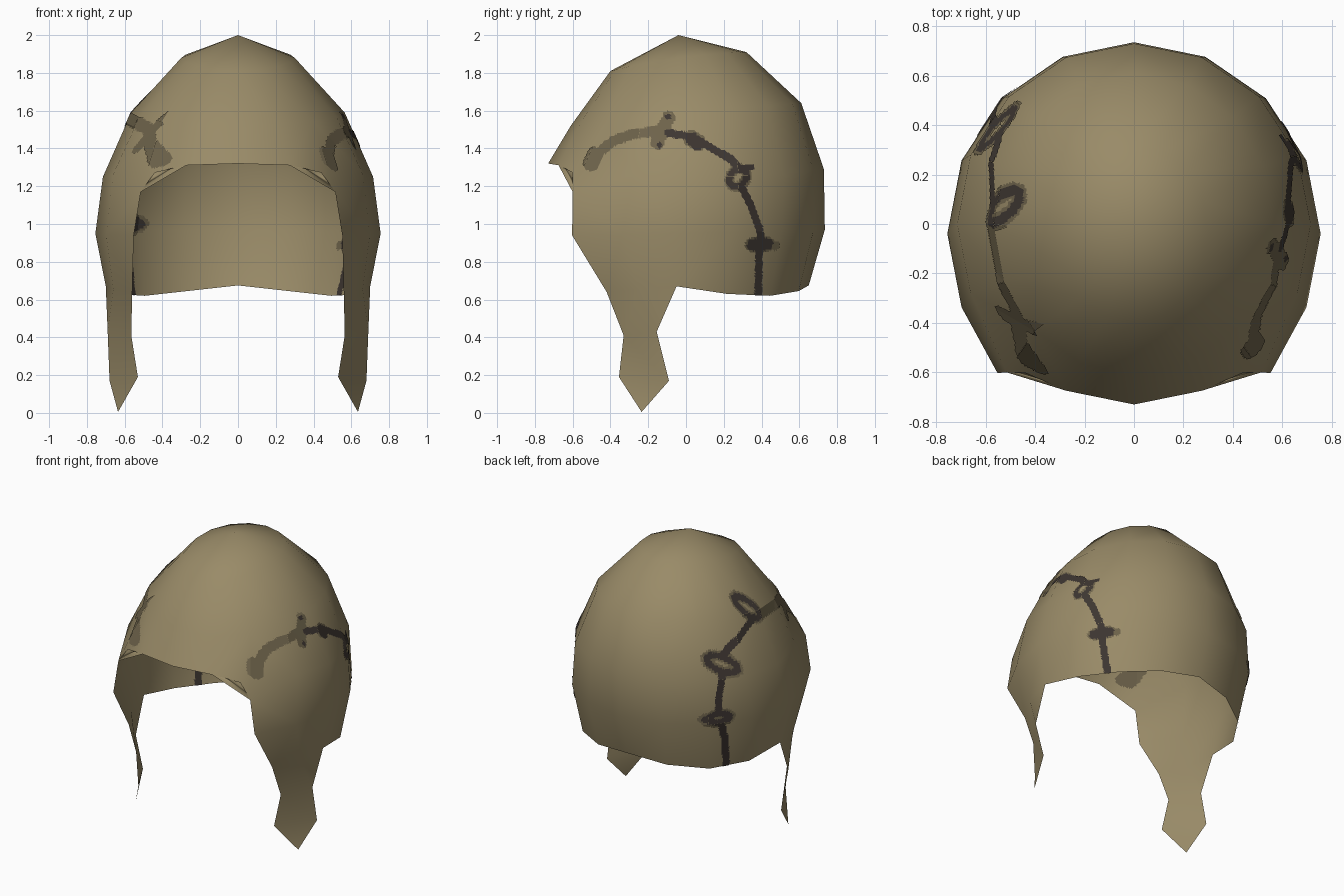
import bpy, bmesh, math
from mathutils import Vector

if "Cube" in bpy.data.objects:
    bpy.data.objects.remove(bpy.data.objects["Cube"])


def material(name, rgb):
    m = bpy.data.materials.new(name)
    m.diffuse_color = (*rgb, 1)
    m.use_nodes = True
    m.node_tree.nodes["Principled BSDF"].inputs["Base Color"].default_value = m.diffuse_color
    return m


tan = material("tan_leather", (0.32, 0.258, 0.138))
stain = material("stain_brown", (0.155, 0.125, 0.07))
dark = material("crack_dark", (0.047, 0.037, 0.031))

# Half rings of the dome, column 0 at the back, column 8 at the front:
# x radius, y centre, y radius, height, tilt, bow
RINGS = [
    (0.30, -0.04, 0.36, 1.88, 0.05, -0.02),
    (0.565, 0.0, 0.61, 1.59, 0.06, -0.01),
    (0.715, 0.0, 0.73, 1.25, -0.015, 0.055),
    (0.755, -0.04, 0.775, 0.95, 0.02, 0.0),
    (0.70, -0.05, 0.70, 0.67, 0.0, 0.0),
]
HEM = [0.675, 0.645, 0.62, 0.63, 0.67]


def half_rings():
    rows = []
    for rx, cy, ry, z, tilt, bow in RINGS:
        row = []
        for j in range(9):
            a = math.pi * j / 8
            c = math.cos(a)
            row.append(Vector((rx * math.sin(a) if 0 < j < 8 else 0, cy + ry * c, z + tilt * c + bow * c * c)))
        rows.append(row)
    for j, z in enumerate(HEM):
        rows[4][j].z = z
    rows[2][6] = Vector((0.515, -0.60, 1.17))      # corner of the face opening
    rows[3][6] = Vector((0.552, -0.603, 0.94))
    rows[4][5] = Vector((0.66, -0.25, 0.655))      # top of the ear flap
    rows[4][6] = Vector((0.56, -0.42, 0.64))
    return rows


def half_faces():
    r = half_rings()
    apex = Vector((0, -0.04, 2.0))
    faces = [[apex, r[0][j], r[0][j + 1]] for j in range(8)]
    for i in range(4):
        for j in range(8 if i < 2 else 6):
            faces.append([r[i][j], r[i + 1][j], r[i + 1][j + 1], r[i][j + 1]])
    # rounded corner of the brow
    faces.append([r[2][7], r[2][6], Vector((0.44, -0.60, 1.275))])
    # ear flap
    b1, f1 = Vector((0.69, -0.155, 0.43)), Vector((0.565, -0.33, 0.41))
    b2, f2 = Vector((0.68, -0.09, 0.17)), Vector((0.53, -0.355, 0.19))
    tip = Vector((0.635, -0.235, 0.005))
    faces += [[r[4][4], b1, r[4][5]], [r[4][5], b1, f1, r[4][6]], [b1, b2, f2, f1], [b2, tip, f2]]
    return faces


# Helmet shell
bm = bmesh.new()
for face in half_faces():
    for s in (1, -1):
        vs = [bm.verts.new((p.x * s, p.y, p.z)) for p in face]
        bm.faces.new(vs if s > 0 else vs[::-1])
bmesh.ops.remove_doubles(bm, verts=bm.verts[:], dist=0.0005)
bmesh.ops.recalc_face_normals(bm, faces=bm.faces[:])
bmesh.ops.triangulate(bm, faces=bm.faces[:])
if sum(f.normal.dot(f.calc_center_median() - Vector((0, 0, 1))) for f in bm.faces) < 0:
    bmesh.ops.reverse_faces(bm, faces=bm.faces[:])
for f in bm.faces:
    f.smooth = True
mesh = bpy.data.meshes.new("helmet_shell")
bm.to_mesh(mesh)
mesh.materials.append(tan)
bpy.context.collection.objects.link(bpy.data.objects.new("helmet_shell", mesh))


# Cracks: strokes in side view (y, z) with a half width
def ring(cy, cz, a, b, deg):
    t, n = math.radians(deg), 10
    pts = []
    for k in range(n + 1):
        u, v = a * math.cos(math.tau * k / n), b * math.sin(math.tau * k / n)
        pts.append((cy + u * math.cos(t) - v * math.sin(t), cz + u * math.sin(t) + v * math.cos(t)))
    return pts


right_rings = [ring(0.275, 1.245, 0.055, 0.04, 50), ring(0.39, 0.893, 0.055, 0.02, 5)]
left_rings = [ring(0.07, 1.62, 0.09, 0.045, 50), ring(0.385, 1.35, 0.09, 0.045, 35),
              ring(0.45, 1.0, 0.065, 0.028, 0)]
right_dark = [
    (0.021, [(-0.09, 1.48), (0.03, 1.46), (0.12, 1.41), (0.24, 1.34), (0.28, 1.29)]),
    (0.035, [(0.03, 1.45), (0.06, 1.42)]),
    (0.02, [(0.29, 1.2), (0.34, 1.1), (0.385, 0.98), (0.4, 0.92)]),
    (0.02, [(0.385, 0.87), (0.38, 0.6)]),
    (0.018, [(0.31, 1.29), (0.34, 1.3)]), (0.012, [(-0.10, 1.57), (-0.09, 1.565)]),
    (0.012, [(-0.14, 1.41), (-0.14, 1.42)]),
] + [(0.017, p) for p in right_rings]
right_stain = [
    (0.027, [(-0.47, 1.37), (-0.38, 1.44), (-0.28, 1.475), (-0.15, 1.49)]),
    (0.042, [(-0.50, 1.32), (-0.48, 1.365)]),
    (0.036, [(-0.15, 1.43), (-0.13, 1.49), (-0.09, 1.56)]),
    (0.045, [(0.03, 1.45), (0.06, 1.43)]),
    (0.025, [(0.42, 0.9), (0.47, 0.885)]),
] + [(0.026, p) for p in right_rings]
left_dark = [
    (0.022, [(0.06, 1.56), (0.18, 1.51), (0.3, 1.45), (0.36, 1.4)]),
    (0.02, [(0.41, 1.29), (0.44, 1.15), (0.45, 1.04)]),
    (0.02, [(0.44, 0.97), (0.39, 0.82), (0.345, 0.6)]),
] + [(0.02, p) for p in left_rings]
left_stain = [
    (0.035, [(-0.57, 1.33), (-0.45, 1.42), (-0.38, 1.48)]),
    (0.032, [(-0.36, 1.40), (-0.40, 1.48), (-0.43, 1.58)]),
    (0.03, [(-0.40, 1.49), (-0.26, 1.53), (-0.1, 1.55), (0.0, 1.56)]),
] + [(0.034, p) for p in left_rings]


def near(strokes, y, z):
    for w, pts in strokes:
        for (ay, az), (by, bz) in zip(pts, pts[1:]):
            if y < min(ay, by) - w or y > max(ay, by) + w or z < min(az, bz) - w or z > max(az, bz) + w:
                continue
            dy, dz = by - ay, bz - az
            t = max(0, min(1, ((y - ay) * dy + (z - az) * dz) / (dy * dy + dz * dz)))
            if (y - ay - t * dy) ** 2 + (z - az - t * dz) ** 2 < w * w:
                return True
    return False


# Finely divide the sides, then keep thin plates along the strokes, outside and inside
drop = [f for f in bm.faces if max(abs(v.co.x) for v in f.verts) < 0.4 or max(v.co.z for v in f.verts) < 0.68]
bmesh.ops.delete(bm, geom=drop, context='FACES')
bmesh.ops.subdivide_edges(bm, edges=bm.edges[:], cuts=24, use_grid_fill=True)
parts = {"crack_lines": (dark, [], []), "crack_stains": (stain, [], [])}
for f in bm.faces:
    c = f.calc_center_median()
    if abs(c.x) < 0.3:
        continue
    d, s = (right_dark, right_stain) if c.x > 0 else (left_dark, left_stain)
    if near(d, c.y, c.z):
        key = "crack_lines"
    elif near(s, c.y, c.z):
        key = "crack_stains"
    else:
        continue
    _, verts, faces = parts[key]
    for side in (1, -1):
        k = len(verts)
        ring_v = [v.co + f.normal * 0.004 * side for v in f.verts][::side]
        verts += [tuple(p) for p in ring_v]
        faces.append(tuple(range(k, k + len(ring_v))))
bm.free()
for name, (mat, verts, faces) in parts.items():
    me = bpy.data.meshes.new(name)
    me.from_pydata(verts, [], faces)
    me.materials.append(mat)
    bpy.context.collection.objects.link(bpy.data.objects.new(name, me))
